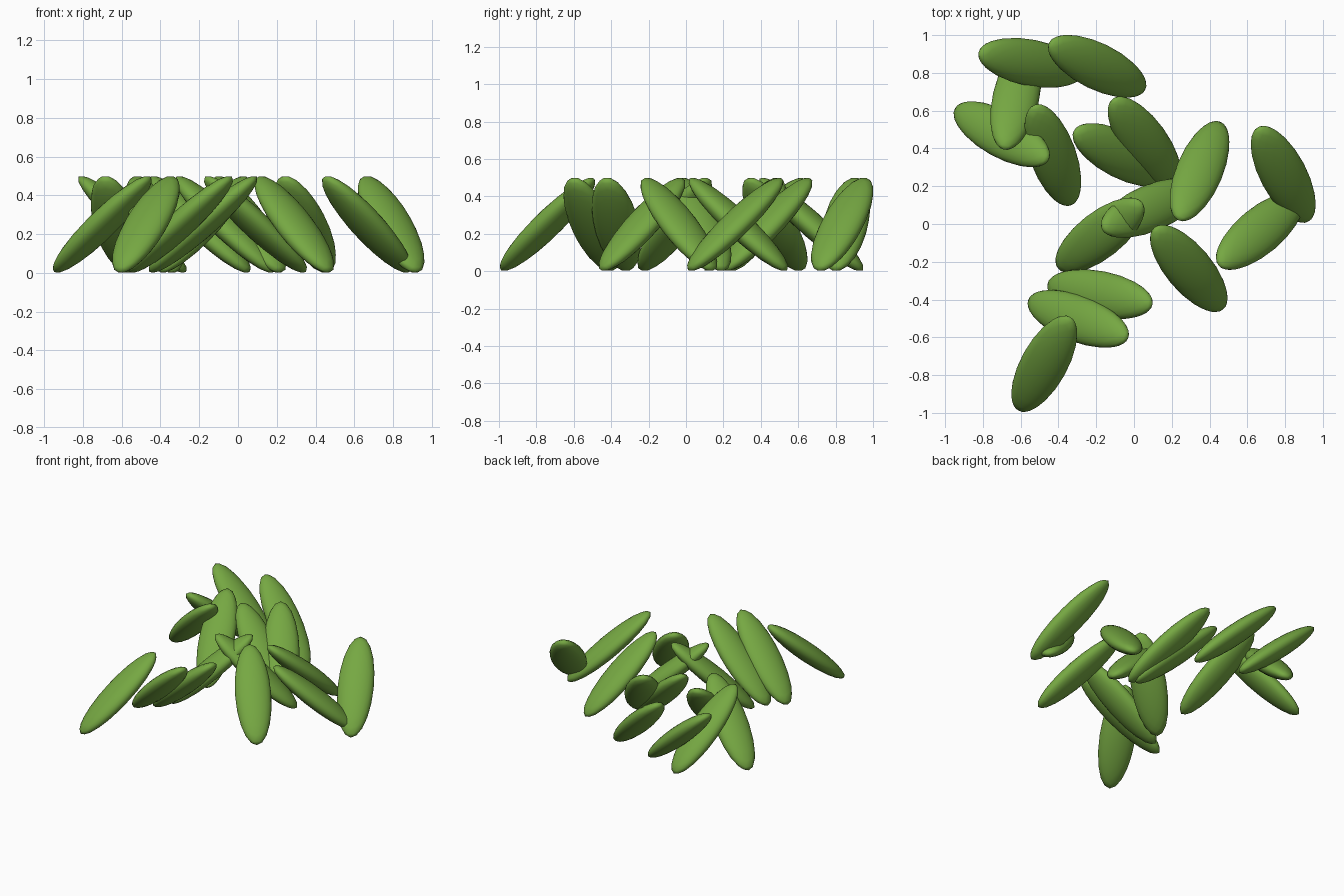
import bpy
from math import radians
from mathutils import Matrix, Vector

cube = bpy.data.objects.get("Cube")
if cube:
    bpy.data.objects.remove(cube, do_unlink=True)

# Single leaf green
green = bpy.data.materials.new("leaf_green")
green.use_nodes = True
color = (0.18, 0.39, 0.055, 1)
green.diffuse_color = color
green.node_tree.nodes["Principled BSDF"].inputs["Base Color"].default_value = color

# Leaf half-length, half-width, half-thickness, and the lean of every leaf
SIZE = Vector((0.375, 0.123, 0.066))
LEAN = radians(41)
MID_HEIGHT = 0.25

# Centre x, centre y, compass heading of the raised tip in degrees
LEAVES = [
    (-0.70, 0.475, -29), (-0.43, 0.365, 110), (-0.625, 0.67, 257),
    (-0.545, 0.853, 169), (-0.195, 0.835, 154), (0.055, 0.435, 126),
    (-0.066, 0.365, 153), (0.347, 0.28, 247), (0.29, -0.235, 130),
    (0.79, 0.263, 118), (0.665, -0.038, 220), (-0.18, -0.06, 38),
    (0.09, 0.085, 203), (-0.18, -0.372, -11), (-0.295, -0.502, -21),
    (-0.475, -0.74, 61),
]


def add_leaf(index, x, y, heading):
    """A flattened ellipsoid leaning from the ground up to its raised tip."""
    bpy.ops.mesh.primitive_ico_sphere_add(subdivisions=3, radius=1)
    leaf = bpy.context.object
    leaf.name = f"leaf_{index}"
    leaf.data.transform(Matrix.Diagonal(SIZE).to_4x4())
    leaf.data.materials.append(green)
    leaf.rotation_euler = (0, -LEAN, radians(heading))
    leaf.location = (x, y, MID_HEIGHT)
    bpy.ops.object.shade_smooth()


for number, leaf_spec in enumerate(LEAVES, 1):
    add_leaf(number, *leaf_spec)
